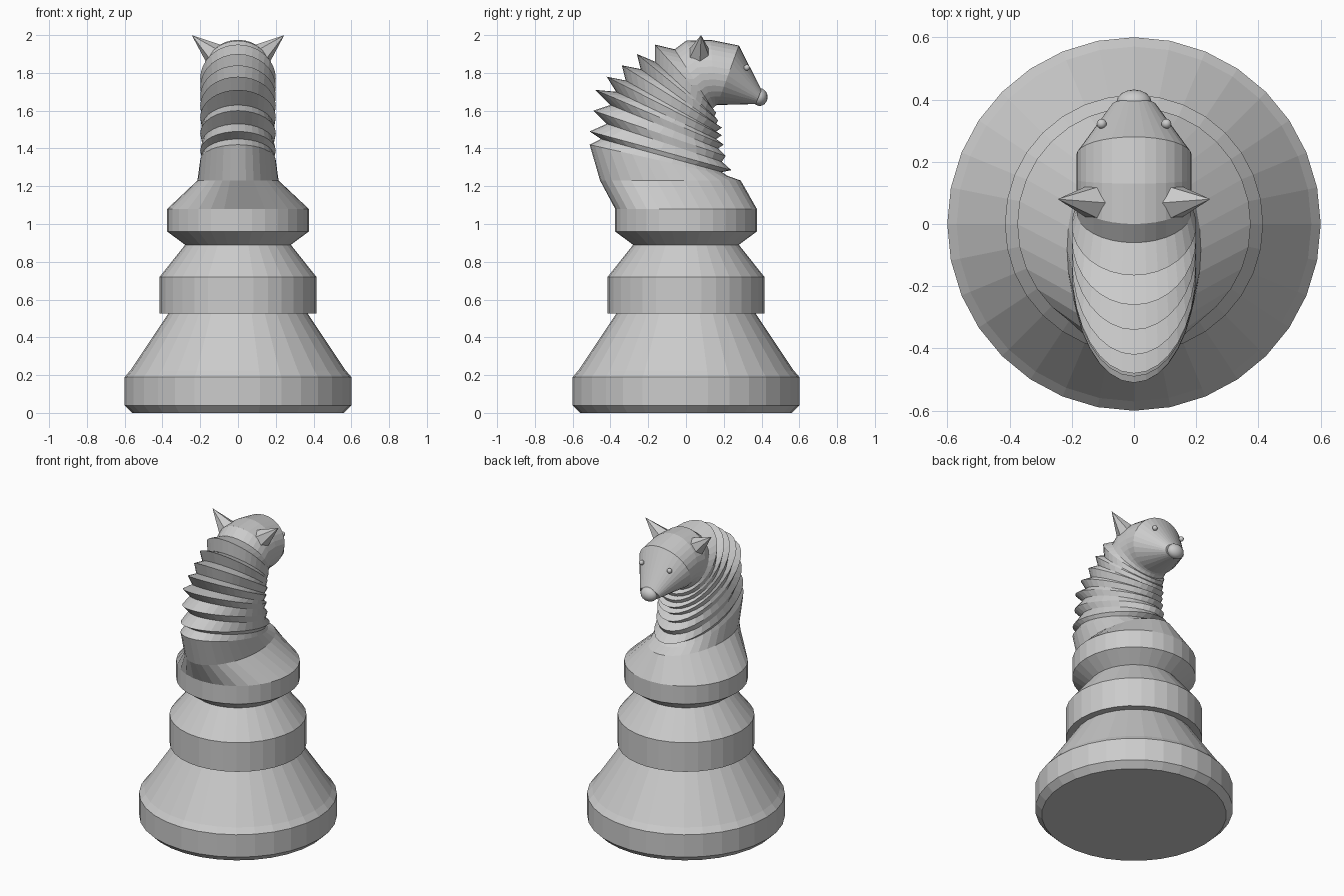
import bpy, bmesh, math
from mathutils import Vector

if "Cube" in bpy.data.objects:
    bpy.data.objects.remove(bpy.data.objects["Cube"])


def loft(name, rings, sides):
    """Skin elliptical rings given as back y, back z, front y, front z, half width."""
    bm = bmesh.new()
    loops = []
    for yb, zb, yf, zf, w in rings:
        back, front = Vector((0, yb, zb)), Vector((0, yf, zf))
        mid, half = (back + front) / 2, (front - back) / 2
        loop = []
        for i in range(sides):
            a = math.tau * i / sides
            loop.append(bm.verts.new(mid + half * math.cos(a) + Vector((w * math.sin(a), 0, 0))))
        loops.append(loop)
    for lo, hi in zip(loops, loops[1:]):
        for i in range(sides):
            j = (i + 1) % sides
            bm.faces.new((lo[i], lo[j], hi[j], hi[i]))
    bm.faces.new(loops[0])
    bm.faces.new(loops[-1])
    bmesh.ops.recalc_face_normals(bm, faces=bm.faces)
    mesh = bpy.data.meshes.new(name)
    bm.to_mesh(mesh)
    bm.free()
    obj = bpy.data.objects.new(name, mesh)
    bpy.context.collection.objects.link(obj)
    return obj


def ball(name, location, scale):
    bpy.ops.mesh.primitive_uv_sphere_add(segments=16, ring_count=10, radius=1, location=location)
    obj = bpy.context.object
    obj.name = name
    obj.scale = scale
    bpy.ops.object.shade_smooth()
    return obj


# Turned pedestal: radius and height
profile = [(0.56, 0), (0.6, 0.04), (0.6, 0.19), (0.57, 0.225), (0.37, 0.525),
           (0.415, 0.525), (0.415, 0.72), (0.28, 0.89), (0.375, 0.96), (0.375, 1.08)]
loft("pedestal", [(-r, z, r, z, r) for r, z in profile], 32)

# Shoulders rising out of the collar
neck = [(-0.375, 1.08, 0.375, 1.08, 0.375),
        (-0.455, 1.23, 0.29, 1.23, 0.215),
        (-0.51, 1.42, 0.22, 1.255, 0.2)]

# Stepped mane: each pair is a valley and the ridge above it
steps = [((-0.45, 1.45, 0.19, 1.275), (-0.51, 1.49, 0.24, 1.285)),
         ((-0.42, 1.53, 0.19, 1.33), (-0.49, 1.6, 0.21, 1.36)),
         ((-0.4, 1.63, 0.17, 1.4), (-0.48, 1.71, 0.2, 1.42)),
         ((-0.37, 1.7, 0.16, 1.45), (-0.42, 1.78, 0.19, 1.47)),
         ((-0.32, 1.76, 0.16, 1.49), (-0.34, 1.84, 0.19, 1.51)),
         ((-0.24, 1.82, 0.16, 1.53), (-0.26, 1.9, 0.17, 1.55)),
         ((-0.165, 1.86, 0.15, 1.57), (-0.165, 1.95, 0.16, 1.59))]
for valley, ridge in steps:
    neck += [valley + (0.19,), ridge + (0.2,)]

# Poll, brow and muzzle
neck += [(-0.06, 1.925, 0.14, 1.61, 0.185),
         (0, 1.97, 0.15, 1.62, 0.185),
         (0.13, 1.975, 0.155, 1.625, 0.185),
         (0.28, 1.945, 0.165, 1.63, 0.185),
         (0.4, 1.71, 0.37, 1.635, 0.07)]
loft("neck_and_head", neck, 32)

ball("nose", (0, 0.39, 1.672), (0.057, 0.042, 0.047))

# Paired eyes and ears
for side, sx in (("left", 1), ("right", -1)):
    ball(side + "_eye", (sx * 0.104, 0.322, 1.828), (0.016, 0.016, 0.016))
    root, tip = Vector((sx * 0.115, 0.07, 1.89)), Vector((sx * 0.245, 0.08, 2.0))
    axis = tip - root
    bpy.ops.mesh.primitive_cone_add(vertices=6, radius1=0.068, depth=axis.length,
                                    location=(root + tip) / 2,
                                    rotation=axis.to_track_quat("Z", "Y").to_euler())
    bpy.context.object.name = side + "_ear"
